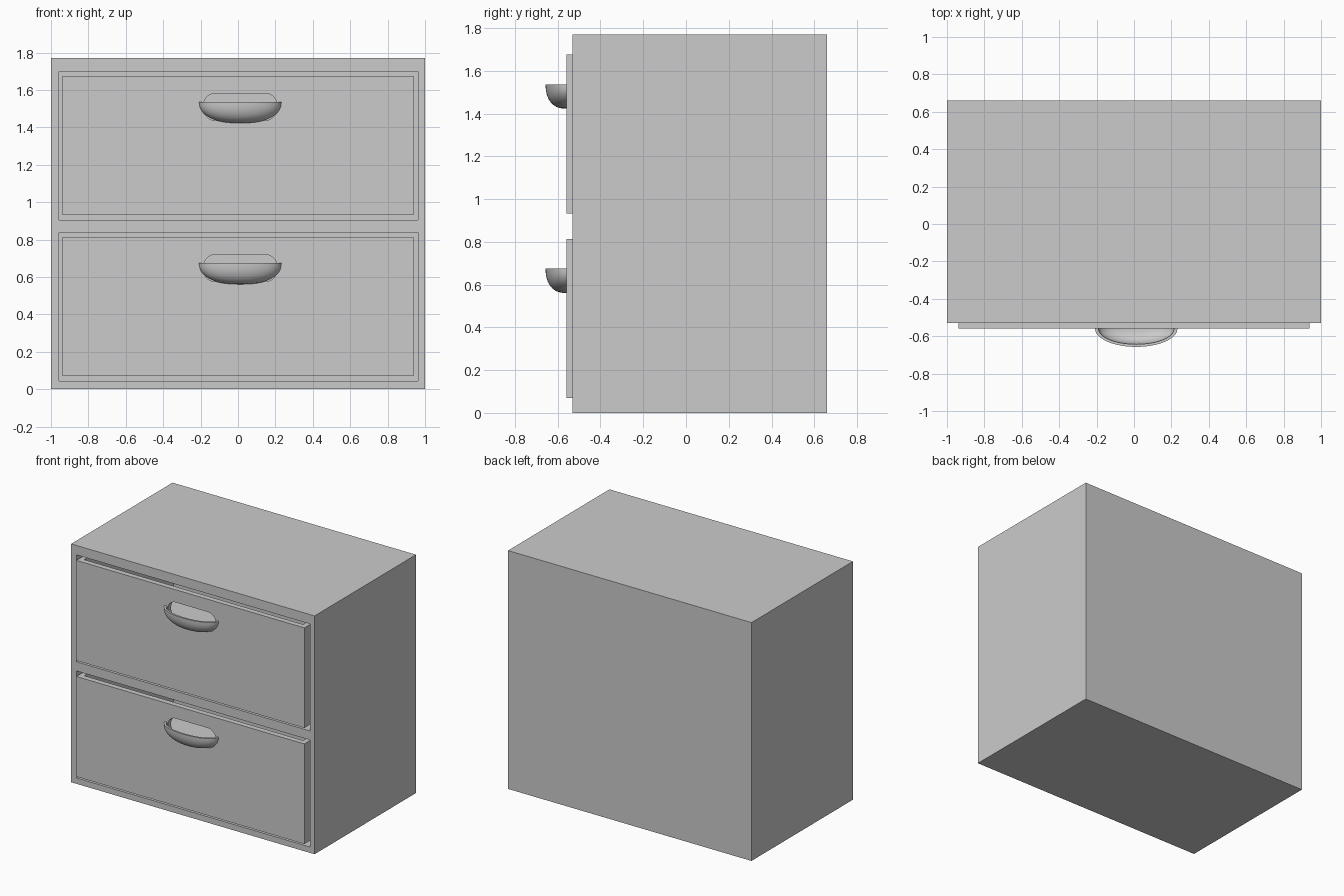
import bpy, bmesh, math

if "Cube" in bpy.data.objects:
    bpy.data.objects.remove(bpy.data.objects["Cube"])

CX = 0.012           # handles sit slightly off centre
FRONT = -0.56        # drawer face plane


def add_mesh(name, bm):
    bmesh.ops.recalc_face_normals(bm, faces=bm.faces)
    me = bpy.data.meshes.new(name)
    bm.to_mesh(me)
    bm.free()
    ob = bpy.data.objects.new(name, me)
    bpy.context.collection.objects.link(ob)
    return ob


def box(name, x0, x1, y0, y1, z0, z1):
    bm = bmesh.new()
    bmesh.ops.create_cube(bm, size=1)
    for v in bm.verts:
        v.co = ((x0 + x1) / 2 + v.co.x * (x1 - x0),
                (y0 + y1) / 2 + v.co.y * (y1 - y0),
                (z0 + z1) / 2 + v.co.z * (z1 - z0))
    return add_mesh(name, bm)


def slot(name, x0, x1, y0, y1, z0, z1, r, n=10):
    """Rounded rectangle in xz, extruded along y."""
    bm = bmesh.new()
    vs = []
    for k, (cx, cz) in enumerate([(x1 - r, z1 - r), (x0 + r, z1 - r), (x0 + r, z0 + r), (x1 - r, z0 + r)]):
        for i in range(n + 1):
            a = math.pi / 2 * (k + i / n)
            vs.append(bm.verts.new((cx + r * math.cos(a), y0, cz + r * math.sin(a))))
    f = bm.faces.new(vs)
    g = bmesh.ops.extrude_face_region(bm, geom=[f])["geom"]
    bmesh.ops.translate(bm, verts=[v for v in g if isinstance(v, bmesh.types.BMVert)], vec=(0, y1 - y0, 0))
    return add_mesh(name, bm)


def cut(target, cutter):
    m = target.modifiers.new("cut", "BOOLEAN")
    m.operation, m.object, m.solver = "DIFFERENCE", cutter, "EXACT"
    cutter.hide_render = True
    cutter.hide_set(True)


def cup_handle(name, rim_z):
    """Quarter-ellipsoid cup, open at the top, with a wall thickness."""
    n, rows = 32, 12

    def shell(bm, rx, ry, rz):
        grid = []
        for j in range(rows):
            t = math.pi / 2 * j / rows
            w, d = math.cos(t) ** 0.8, math.sin(t) ** 0.9
            grid.append([bm.verts.new((CX - rx * w * math.cos(math.pi * i / n),
                                       FRONT - ry * w * math.sin(math.pi * i / n),
                                       rim_z - rz * d)) for i in range(n + 1)])
        tip = bm.verts.new((CX, FRONT, rim_z - rz))
        for a, b in zip(grid, grid[1:]):
            for i in range(n):
                bm.faces.new((a[i], a[i + 1], b[i + 1], b[i]))
        for i in range(n):
            bm.faces.new((grid[-1][i], grid[-1][i + 1], tip))
        edge = [r[0] for r in grid] + [tip] + [r[n] for r in reversed(grid)]
        return grid[0], edge

    bm = bmesh.new()
    rim_o, edge_o = shell(bm, 0.22, 0.097, 0.114)
    rim_i, edge_i = shell(bm, 0.202, 0.083, 0.099)
    for o, q in ((rim_o, rim_i), (edge_o, edge_i)):
        for i in range(len(o) - 1):
            bm.faces.new((o[i], o[i + 1], q[i + 1], q[i]))
    ob = add_mesh(name, bm)
    bpy.context.view_layer.objects.active = ob
    ob.select_set(True)
    bpy.ops.object.shade_smooth_by_angle(angle=math.radians(40))
    ob.select_set(False)


# Cabinet body, opened below for each drawer
cabinet = box("cabinet", -1, 1, -0.53, 0.66, 0, 1.77)

for label, z in (("lower", 0.07), ("upper", 0.932)):
    # Drawer bay
    cut(cabinet, box(label + "_bay_cutter", -0.957, 0.963, -0.7, 0.6, z - 0.026, z + 0.768))
    # Hollow drawer with a finger slot behind the handle
    drawer = box(label + "_drawer", -0.937, 0.937, FRONT, 0.57, z, z + 0.744)
    cut(drawer, box(label + "_drawer_hollow", -0.9, 0.9, FRONT + 0.04, 0.53, z + 0.04, z + 0.9))
    cut(drawer, slot(label + "_slot_cutter", CX - 0.197, CX + 0.197, FRONT - 0.1, FRONT + 0.1,
                     z + 0.505, z + 0.65, 0.065))
    # Cup pull
    cup_handle(label + "_handle", z + 0.605)
